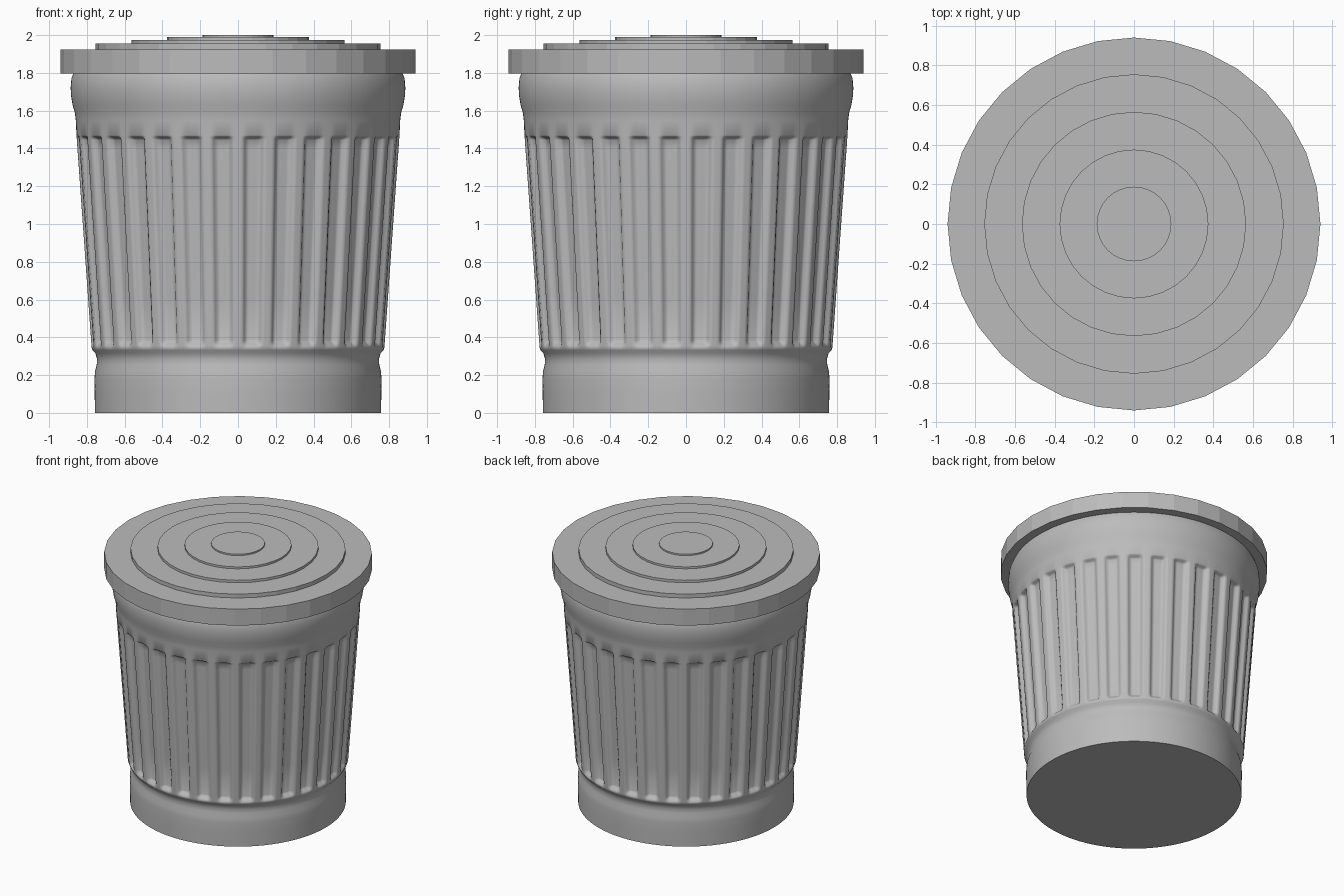
import bpy
import bmesh
from math import cos, sin, pi, radians

cube = bpy.data.objects.get("Cube")
if cube:
    bpy.data.objects.remove(cube, do_unlink=True)

# One plain grey for the whole bin
grey = bpy.data.materials.new("grey metal")
grey.use_nodes = True
colour = (0.5, 0.5, 0.5, 1)
grey.diffuse_color = colour
grey.node_tree.nodes["Principled BSDF"].inputs["Base Color"].default_value = colour

FLUTES = 32
STEPS = 14           # points around per flute
DEPTH = 0.03


def ramp(a, b, t):
    t = min(max((t - a) / (b - a), 0), 1)
    return t * t * (3 - 2 * t)


def finish(bm, name):
    bmesh.ops.recalc_face_normals(bm, faces=bm.faces)
    mesh = bpy.data.meshes.new(name)
    bm.to_mesh(mesh)
    bm.free()
    mesh.materials.append(grey)
    ob = bpy.data.objects.new(name, mesh)
    bpy.context.collection.objects.link(ob)
    return ob


def lathe(name, profile, sides, inset=None):
    """Revolve (radius, height) points; inset(angle, z) pushes the wall in."""
    bm = bmesh.new()
    rings = []
    for r, z in profile:
        ring = []
        for i in range(sides):
            a = 2 * pi * i / sides
            rr = r - (inset(a, z) if inset else 0)
            ring.append(bm.verts.new((rr * cos(a), rr * sin(a), z)))
        rings.append(ring)
    for low, high in zip(rings, rings[1:]):
        for i in range(sides):
            j = (i + 1) % sides
            bm.faces.new((low[i], low[j], high[j], high[i]))
    bm.faces.new(rings[0])
    bm.faces.new(rings[-1])
    return finish(bm, name)


def flute(angle, z):
    # Distance from the rib centre: 0 on the rib, 1 in the groove centre
    u = (angle * FLUTES / (2 * pi)) % 1
    across = 1 - abs(2 * u - 1)
    return DEPTH * ramp(0.3, 0.62, across) * ramp(0.345, 0.385, z) * ramp(1.47, 1.445, z)


# Body: foot band, fluted tapering wall, bulging collar
foot = [(0.757, 0), (0.759, 0.1), (0.76, 0.18), (0.757, 0.22),
        (0.748, 0.255), (0.746, 0.285), (0.755, 0.315), (0.77, 0.332)]
heights = [0.345, 0.355, 0.365, 0.375, 0.385, 0.6, 0.9, 1.2,
           1.4, 1.445, 1.452, 1.458, 1.464, 1.47]
wall = [(0.775 + 0.08 * (z - 0.345) / 1.125, z) for z in heights]
collar = [(0.859, 1.55), (0.864, 1.59), (0.876, 1.63), (0.884, 1.68),
          (0.886, 1.72), (0.882, 1.77), (0.87, 1.8), (0.86, 1.82)]
body = lathe("fluted_body", foot + wall + collar, FLUTES * STEPS, flute)
bpy.ops.object.select_all(action="DESELECT")
body.select_set(True)
bpy.context.view_layer.objects.active = body
bpy.ops.object.shade_smooth_by_angle(angle=radians(50))

# Lid: flat-sided rim with shallow concentric steps
steps = [(0.94, 1.797, 1.925), (0.755, 1.925, 1.955), (0.565, 1.955, 1.974),
         (0.375, 1.974, 1.989), (0.188, 1.989, 2.0)]
lid_profile = [(r, z) for r, low, high in steps for z in (low, high)]
lathe("stepped_lid", lid_profile, 32)
